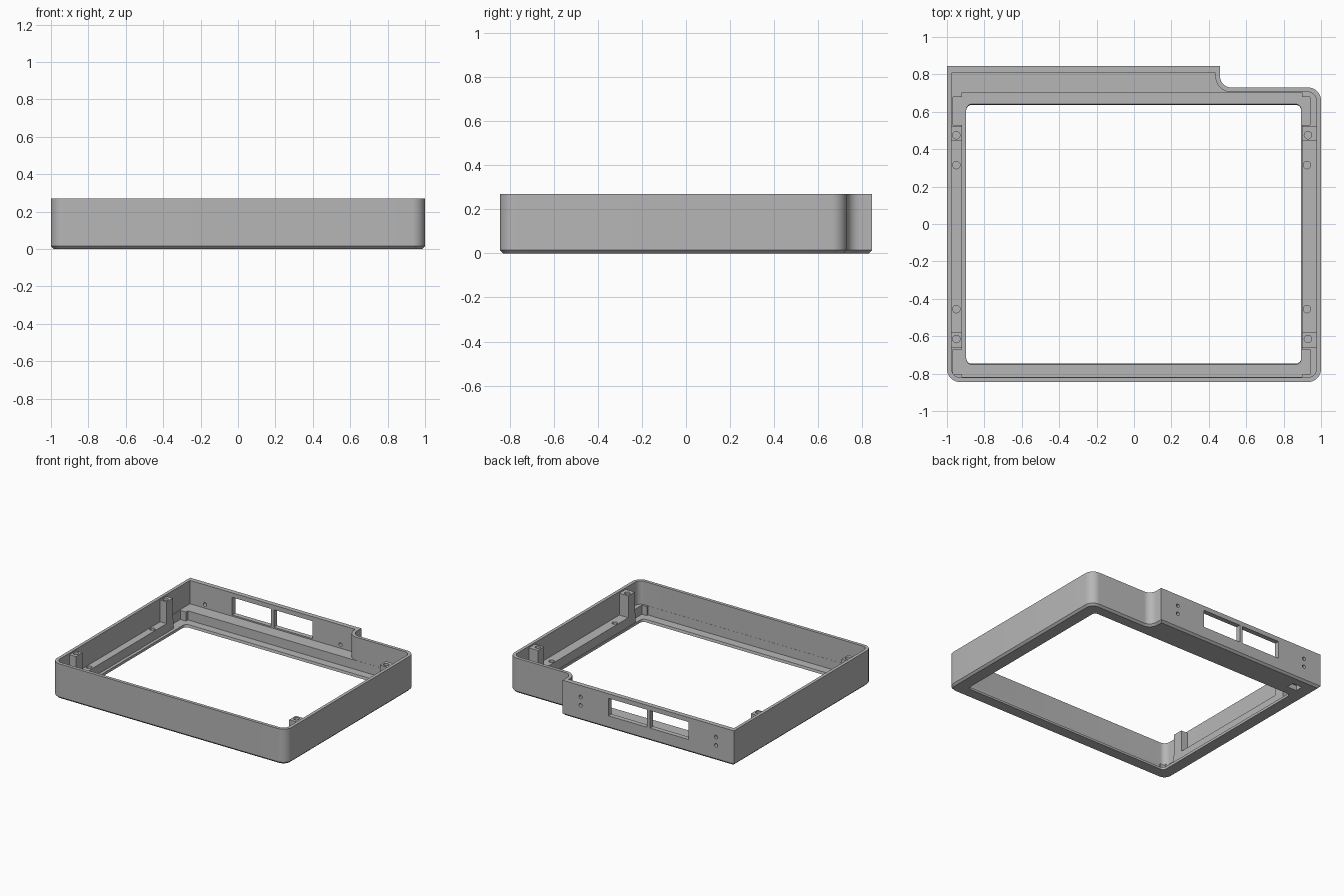
import bpy, bmesh, math
from mathutils import Vector

if "Cube" in bpy.data.objects:
    bpy.data.objects.remove(bpy.data.objects["Cube"], do_unlink=True)

grey = bpy.data.materials.new("light_grey")
grey.use_nodes = True
colour = (0.47, 0.47, 0.47, 1)
grey.diffuse_color = colour
grey.node_tree.nodes["Principled BSDF"].inputs["Base Color"].default_value = colour

HEIGHT, FLOOR, LIP = 0.27, 0.09, 0.02


def rounded(points, steps=10):
    """Outline from (x, y, radius) corners, with true circular fillets."""
    out = []
    for i, (x, y, r) in enumerate(points):
        p = Vector((x, y))
        if not r:
            out.append(p)
            continue
        a = (Vector(points[i - 1][:2]) - p).normalized()
        b = (Vector(points[(i + 1) % len(points)][:2]) - p).normalized()
        centre = p + (a + b) * r  # all corners are right angles
        for k in range(steps + 1):
            t = math.pi / 2 * k / steps
            out.append(centre - b * r * math.cos(t) - a * r * math.sin(t))
    return out


def prism(name, outline, z0, z1, chamfer=0, flare=0):
    """Extruded outline; chamfer bevels the bottom rim, flare spreads the top in y."""
    bm = bmesh.new()
    mid = sum(p.y for p in outline) / len(outline)
    low = [bm.verts.new((p.x, p.y, z0)) for p in outline]
    high = [bm.verts.new((p.x, p.y + math.copysign(flare, p.y - mid), z1)) for p in outline]
    base = bm.faces.new(low)
    bm.faces.new(high)
    n = len(outline)
    for i in range(n):
        j = (i + 1) % n
        bm.faces.new((low[i], low[j], high[j], high[i]))
    bmesh.ops.recalc_face_normals(bm, faces=bm.faces)
    if chamfer:
        bmesh.ops.bevel(bm, geom=list(base.edges), offset=chamfer, segments=1, affect='EDGES')
    mesh = bpy.data.meshes.new(name)
    bm.to_mesh(mesh)
    bm.free()
    mesh.materials.append(grey)
    ob = bpy.data.objects.new(name, mesh)
    bpy.context.collection.objects.link(ob)
    return ob


def box(name, x0, x1, y0, y1, z0, z1):
    return prism(name, rounded([(x0, y0, 0), (x1, y0, 0), (x1, y1, 0), (x0, y1, 0)]), z0, z1)


def cylinder(name, centre, radius, depth, along_y=False):
    ring = [Vector((math.cos(k * math.pi / 12), math.sin(k * math.pi / 12))) * radius
            for k in range(24)]
    ob = prism(name, ring, -depth / 2, depth / 2)
    if along_y:
        ob.rotation_euler.x = math.pi / 2
    ob.location = centre
    return ob


def cut(target, cutter):
    mod = target.modifiers.new("cut", 'BOOLEAN')
    mod.operation = 'DIFFERENCE'
    mod.solver = 'EXACT'
    mod.object = cutter
    bpy.context.view_layer.update()
    bpy.context.view_layer.objects.active = target
    bpy.ops.object.modifier_apply(modifier=mod.name)
    bpy.data.objects.remove(cutter, do_unlink=True)


# Outer shell with the stepped back edge and a chamfered underside
shell = prism("frame_shell", rounded([
    (-1, -0.845, 0.07), (1, -0.845, 0.07), (1, 0.73, 0.07),
    (0.46, 0.73, 0.06), (0.46, 0.845, 0), (-1, 0.845, 0)]), 0, HEIGHT, chamfer=0.015)

# Main cavity
cut(shell, prism("cavity", rounded([
    (-0.975, -0.82, 0.045), (0.975, -0.82, 0.045), (0.975, 0.705, 0.045),
    (0.435, 0.705, 0.085), (0.435, 0.808, 0), (-0.975, 0.808, 0)]), FLOOR, HEIGHT + 0.1))

# Panel recess with side notches near the corners
cut(shell, box("recess", -0.92, 0.898, -0.819, 0.704, LIP, FLOOR + 0.01))
for y0, y1 in ((-0.805, -0.67), (0.53, 0.68)):
    cut(shell, box("notch", -0.968, 0.94, y0, y1, LIP, FLOOR + 0.01))

# Viewing opening with sloped front and back lips
cut(shell, prism("opening", rounded([
    (-0.897, -0.745, 0.03), (0.894, -0.745, 0.03),
    (0.894, 0.635, 0.03), (-0.897, 0.635, 0.03)]), -0.01, LIP + 0.01, flare=0.008))

# Two windows and four screw holes in the back wall
for x0, x1 in ((-0.615, -0.285), (-0.26, 0.07)):
    cut(shell, box("window", x0, x1, 0.75, 0.9, 0.1, 0.235))
for x in (-0.848, 0.307):
    cut(shell, cylinder("lower_hole", (x, 0.83, 0.118), 0.014, 0.1, True))
    cut(shell, cylinder("upper_hole", (x, 0.845, 0.182), 0.014, 0.04, True))

# Shallow pocket in the underside
cut(shell, box("pocket", -0.89, -0.81, 0.71, 0.77, -0.01, 0.04))

# Ledge screw holes and corner posts with holes
parts = [shell]
for side, xin, xh in (("right", -0.92, -0.95), ("left", 0.898, 0.925)):
    for y in (-0.455, 0.315):
        cut(shell, cylinder("ledge_hole", (xh, y, FLOOR), 0.02, 0.08))
    outer = math.copysign(0.985, xin)
    for end, y0, y1, yh in (("front", -0.66, -0.58, -0.615), ("back", 0.445, 0.52, 0.475)):
        post = box(f"{end}_{side}_post", min(xin, outer), max(xin, outer), y0, y1,
                   FLOOR - 0.01, 0.258)
        cut(post, cylinder("post_hole", (xh + 0.005 * (xin > 0), yh, 0.258), 0.02, 0.12))
        parts.append(post)

# Smooth fillets, crisp edges
for ob in parts:
    bpy.ops.object.select_all(action='DESELECT')
    ob.select_set(True)
    bpy.context.view_layer.objects.active = ob
    bpy.ops.object.shade_smooth_by_angle(angle=math.radians(30))
